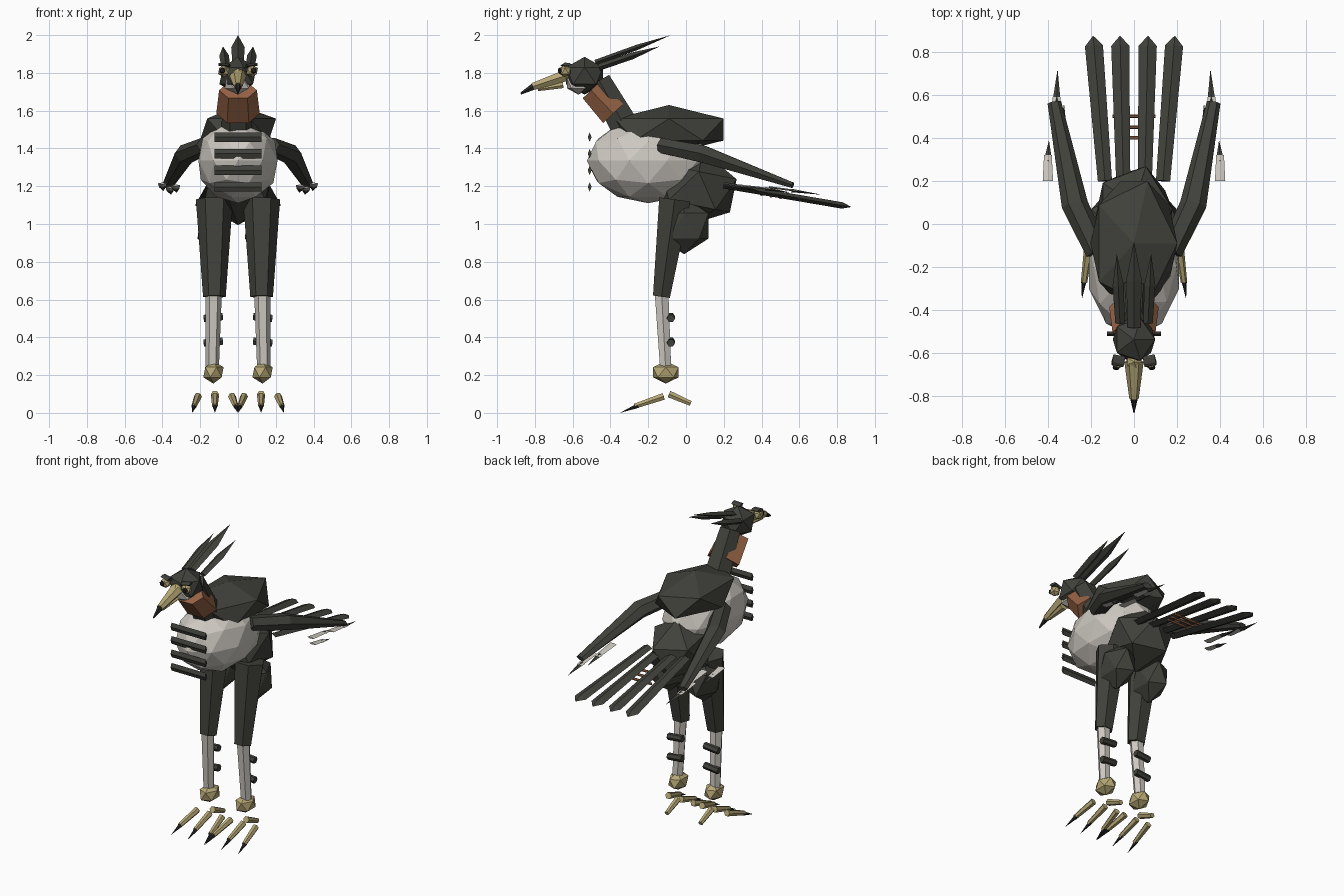
import bpy, bmesh, math
from mathutils import Vector, Matrix

cube = bpy.data.objects.get("Cube")
if cube:
    bpy.data.objects.remove(cube, do_unlink=True)


def material(name, rgb):
    m = bpy.data.materials.new(name)
    m.use_nodes = True
    m.diffuse_color = (*rgb, 1)
    bsdf = next(n for n in m.node_tree.nodes if n.type == 'BSDF_PRINCIPLED')
    bsdf.inputs["Base Color"].default_value = (*rgb, 1)
    bsdf.inputs["Roughness"].default_value = 0.9
    return m


DARK = material("charcoal", (0.052, 0.053, 0.044))
BLACK = material("black", (0.02, 0.02, 0.02))
LIGHT = material("pale grey", (0.62, 0.59, 0.54))
GOLD = material("dull gold", (0.47, 0.39, 0.18))
RUST = material("rust", (0.31, 0.125, 0.06))


def finish(name, bm, mat):
    bmesh.ops.recalc_face_normals(bm, faces=bm.faces)
    mesh = bpy.data.meshes.new(name)
    bm.to_mesh(mesh)
    bm.free()
    mesh.materials.append(mat)
    ob = bpy.data.objects.new(name, mesh)
    bpy.context.scene.collection.objects.link(ob)
    return ob


def ball(name, mat, centre, radii, level=1, tilt=0.0):
    """Faceted ellipsoid."""
    bm = bmesh.new()
    m = (Matrix.Translation(centre) @ Matrix.Rotation(tilt, 4, 'X')
         @ Matrix.Diagonal((*radii, 1)))
    bmesh.ops.create_icosphere(bm, subdivisions=level, radius=1, matrix=m)
    return finish(name, bm, mat)


def tube(name, mat, path, sizes, sides=6):
    """Loft through path; each size is (half width, half height), 0 makes a point."""
    bm = bmesh.new()
    path = [Vector(p) for p in path]
    rings = []
    for i, (p, (w, h)) in enumerate(zip(path, sizes)):
        d = (path[min(i + 1, len(path) - 1)] - path[max(i - 1, 0)]).normalized()
        ref = Vector((0, 1, 0)) if abs(d.x) > 0.9 else Vector((1, 0, 0))
        across = (ref - d * ref.dot(d)).normalized()
        up = d.cross(across)
        if w == 0:
            rings.append([bm.verts.new(p)])
            continue
        angles = [2 * math.pi * k / sides for k in range(sides)]
        rings.append([bm.verts.new(p + across * w * math.cos(a) + up * h * math.sin(a))
                      for a in angles])
    for a, b in zip(rings, rings[1:]):
        for k in range(sides):
            n = (k + 1) % sides
            if len(b) == 1:
                bm.faces.new((a[k], a[n], b[0]))
            else:
                bm.faces.new((a[k], a[n], b[n], b[k]))
    for ring in (rings[0], rings[-1]):
        if len(ring) > 2:
            bm.faces.new(ring)
    return finish(name, bm, mat)


def feather(name, mat, base, tip, w0, w1, thick, point=0.07):
    """Long flat diamond-section blade with a short pointed end."""
    a, b = Vector(base), Vector(tip)
    return tube(name, mat, [a, a.lerp(b, 1 - point), b],
                [(w0, thick), (w1, thick), (0, 0)], 4)


# Trunk
ball("belly", LIGHT, (0, -0.2, 1.335), (0.22, 0.325, 0.225), 2)
ball("mantle", DARK, (0, -0.09, 1.5), (0.225, 0.34, 0.13))
ball("rump", DARK, (0, 0.05, 1.19), (0.2, 0.24, 0.2), tilt=-0.2)
for i in range(4):
    z = 1.46 - 0.088 * i
    tube(f"chest_bar_{i}", DARK, [(-0.125, -0.51, z), (0.125, -0.51, z)],
         [(0.01, 0.025)] * 2, 4)

# Neck and head
tube("neck", DARK, [(0, -0.31, 1.49), (0, -0.46, 1.76)], [(0.09, 0.09), (0.07, 0.07)])
tube("throat_patch", RUST, [(0, -0.385, 1.585), (0, -0.503, 1.708)],
     [(0.115, 0.085), (0.1, 0.07)])
ball("head", DARK, (0, -0.537, 1.785), (0.11, 0.115, 0.1))
ball("chin", LIGHT, (0, -0.57, 1.745), (0.08, 0.07, 0.06))
ball("cere", GOLD, (0, -0.64, 1.79), (0.042, 0.035, 0.035))
tube("upper_beak", GOLD, [(0, -0.64, 1.785), (0, -0.81, 1.728)],
     [(0.045, 0.035), (0.022, 0.022)])
tube("beak_tip", BLACK, [(0, -0.8, 1.732), (0, -0.875, 1.69)], [(0.02, 0.022), (0.003, 0.006)])
tube("lower_beak", GOLD, [(0, -0.65, 1.735), (0, -0.785, 1.712)],
     [(0.028, 0.018), (0.012, 0.01)])
feather("crest_middle", DARK, (0, -0.48, 1.855), (0, -0.08, 2.0), 0.03, 0.036, 0.014, 0.45)

# Tail
for i, (x0, x1) in enumerate([(-0.135, -0.19), (-0.05, -0.065), (0.05, 0.065), (0.135, 0.19)]):
    feather(f"tail_feather_{i}", DARK, (x0, 0.2, 1.205), (x1, 0.875, 1.09),
            0.033, 0.042, 0.017)
for i in range(3):
    y, half = 0.4 + 0.05 * i, 0.07 + 0.015 * i
    z = 1.205 - 0.17 * (y - 0.2) - 0.015
    tube(f"tail_band_{i}", RUST, [(-half, y, z), (half, y, z)], [(0.008, 0.008)] * 2)

# Paired parts
for side, s in (("left", 1), ("right", -1)):
    # Eyes, brows and side crest
    ball(f"{side}_eye", GOLD, (s * 0.075, -0.64, 1.81), (0.034, 0.034, 0.034))
    ball(f"{side}_pupil", BLACK, (s * 0.083, -0.667, 1.812), (0.018, 0.014, 0.018))
    tube(f"{side}_brow", DARK, [(s * 0.045, -0.64, 1.838), (s * 0.1, -0.63, 1.845)],
         [(0.025, 0.01)] * 2)
    feather(f"{side}_crest", DARK, (s * 0.065, -0.46, 1.83), (s * 0.08, -0.14, 1.94),
            0.022, 0.026, 0.018, 0.45)

    # Wing
    tube(f"{side}_wing", DARK,
         [(s * 0.17, -0.13, 1.415), (s * 0.275, 0.09, 1.37), (s * 0.37, 0.565, 1.205)],
         [(0.055, 0.045), (0.062, 0.052), (0.032, 0.017)])
    for i, (x, y0, y1, y2, z) in enumerate([(0.4, 0.2, 0.32, 0.39, 1.215),
                                            (0.36, 0.44, 0.59, 0.72, 1.195),
                                            (0.33, 0.28, 0.45, 0.56, 1.205)]):
        tube(f"{side}_wing_feather_{i}", LIGHT,
             [(s * x, y0, z), (s * x, y1, z - 0.02)], [(0.024, 0.005), (0.018, 0.005)], 4)
        tube(f"{side}_wing_feather_tip_{i}", DARK,
             [(s * x, y1 - 0.03, z - 0.018), (s * (x - 0.005), y2, z - 0.04)],
             [(0.02, 0.009), (0, 0)], 4)

    # Leg
    ball(f"{side}_thigh", DARK, (s * 0.125, -0.01, 0.99), (0.1, 0.152, 0.15))
    tube(f"{side}_drumstick", DARK, [(s * 0.125, -0.06, 1.13), (s * 0.125, -0.13, 0.615)],
         [(0.098, 0.095), (0.06, 0.052)])
    tube(f"{side}_shin", LIGHT, [(s * 0.128, -0.13, 0.65), (s * 0.136, -0.108, 0.24)],
         [(0.043, 0.042), (0.035, 0.034)])
    for i, z in enumerate((0.5, 0.37)):
        tube(f"{side}_shin_scale_{i}", DARK, [(s * 0.08, -0.08, z + 0.01), (s * 0.182, -0.08, z)],
             [(0.022, 0.022)] * 2)
    ball(f"{side}_ankle", GOLD, (s * 0.13, -0.107, 0.215), (0.06, 0.08, 0.06))

    # Toes and claws
    for i, spread in enumerate((-1, 0, 1)):
        x0, x1 = 0.122 + 0.09 * spread, 0.122 + 0.11 * spread
        x2 = 0.122 + 0.12 * spread
        tube(f"{side}_toe_{i}", GOLD, [(s * x0, -0.12, 0.087), (s * x1, -0.27, 0.036)],
             [(0.021, 0.021), (0.015, 0.015)])
        tube(f"{side}_claw_{i}", BLACK, [(s * x1, -0.255, 0.038), (s * x2, -0.35, 0.0)],
             [(0.014, 0.014), (0, 0)])
    tube(f"{side}_back_toe", GOLD, [(s * 0.122, -0.09, 0.1), (s * 0.122, 0.025, 0.05)],
         [(0.021, 0.021), (0.015, 0.015)])
